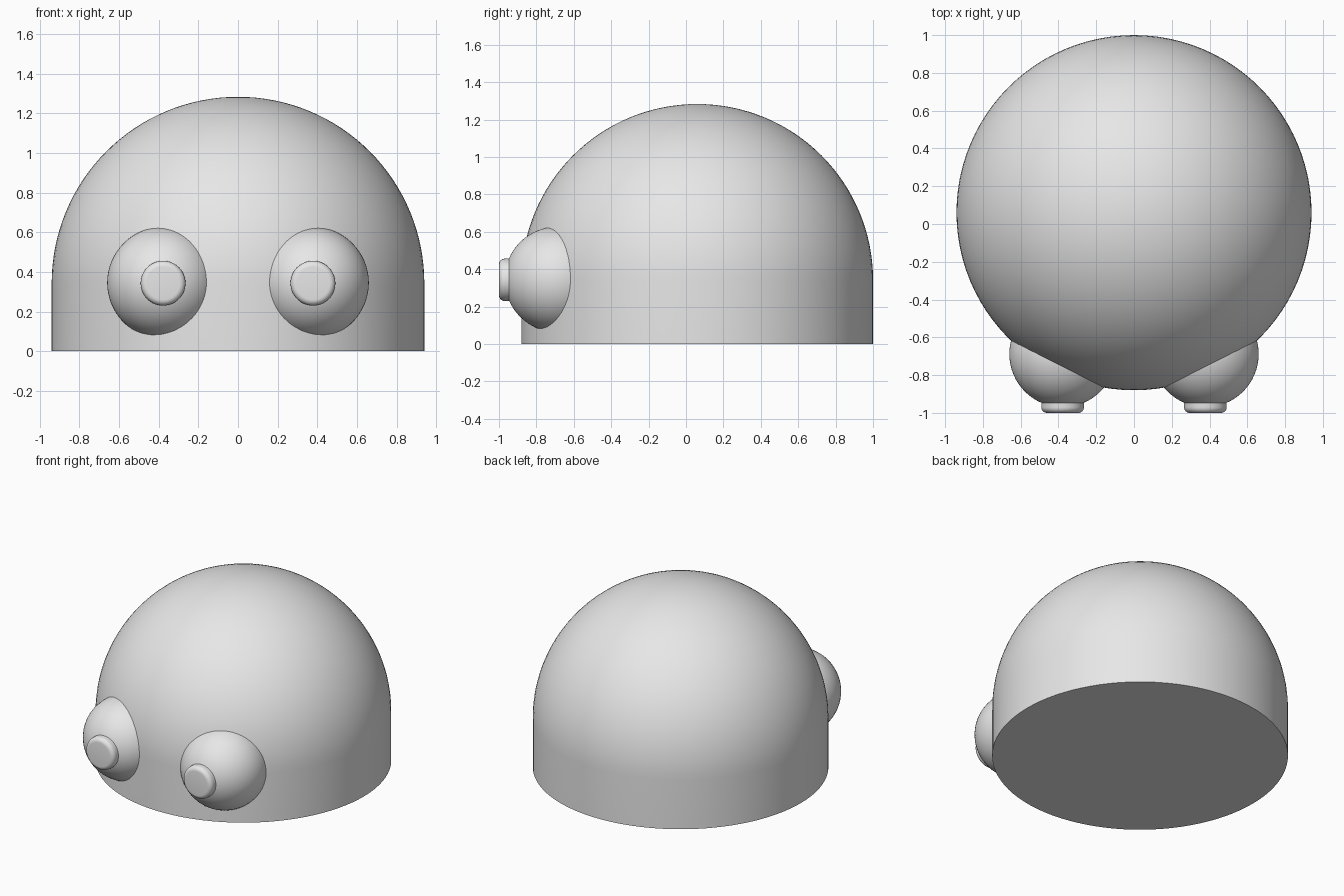
import bpy, bmesh
from math import sin, cos, pi, radians
from mathutils import Matrix

cube = bpy.data.objects.get("Cube")
if cube:
    bpy.data.objects.remove(cube, do_unlink=True)

grey = bpy.data.materials.new("plain grey")
grey.use_nodes = True
grey.diffuse_color = (0.8, 0.8, 0.8, 1)
grey.node_tree.nodes["Principled BSDF"].inputs["Base Color"].default_value = (0.8, 0.8, 0.8, 1)


def lathe(name, profile, location, segments, tilt=0):
    """Revolve (radius, height) points about z, then tilt about x."""
    bm = bmesh.new()
    verts = [bm.verts.new((r, 0, z)) for r, z in profile]
    edges = [bm.edges.new(pair) for pair in zip(verts, verts[1:])]
    bmesh.ops.spin(bm, geom=verts + edges, cent=(0, 0, 0), axis=(0, 0, 1),
                   angle=2 * pi, steps=segments, use_merge=True)
    bmesh.ops.remove_doubles(bm, verts=bm.verts, dist=0.0001)
    bmesh.ops.recalc_face_normals(bm, faces=bm.faces)
    bm.transform(Matrix.Rotation(tilt, 4, 'X'))
    mesh = bpy.data.meshes.new(name)
    bm.to_mesh(mesh)
    bm.free()
    mesh.materials.append(grey)
    obj = bpy.data.objects.new(name, mesh)
    obj.location = location
    bpy.context.collection.objects.link(obj)
    bpy.ops.object.select_all(action='DESELECT')
    obj.select_set(True)
    bpy.context.view_layer.objects.active = obj
    bpy.ops.object.shade_smooth_by_angle(angle=radians(35))
    return obj


def arc(radius, start, end, steps, r0=0.0, z0=0.0):
    """Arc points measured in degrees above the horizontal."""
    angles = [radians(start + (end - start) * i / steps) for i in range(steps + 1)]
    return [(r0 + radius * cos(a), z0 + radius * sin(a)) for a in angles]


# Body: short upright wall, closed below, under a half-sphere dome
BODY_R, WALL = 0.94, 0.343
lathe("body", [(0, 0), (BODY_R, 0)] + arc(BODY_R, 0, 90, 32, z0=WALL),
      (0, 0.06, 0), 96)

# Eyes: balls sunk into the body, each with a rounded disc facing forward
EYE_R, EYE_X, EYE_Y = 0.282, 0.378, -0.688
PUPIL_R, ROUND = 0.113, 0.03
for side, sign in (("left", 1), ("right", -1)):
    lathe(side + "_eye", arc(EYE_R, -90, 90, 32),
          (sign * EYE_X, EYE_Y, WALL + 0.002), 64, radians(90))
    disc = [(0, 0), (PUPIL_R, 0)]
    disc += arc(ROUND, 0, 90, 6, r0=PUPIL_R - ROUND, z0=0.1 - ROUND) + [(0, 0.1)]
    lathe(side + "_pupil", disc, (sign * EYE_X, -0.9, WALL), 48, radians(90))
